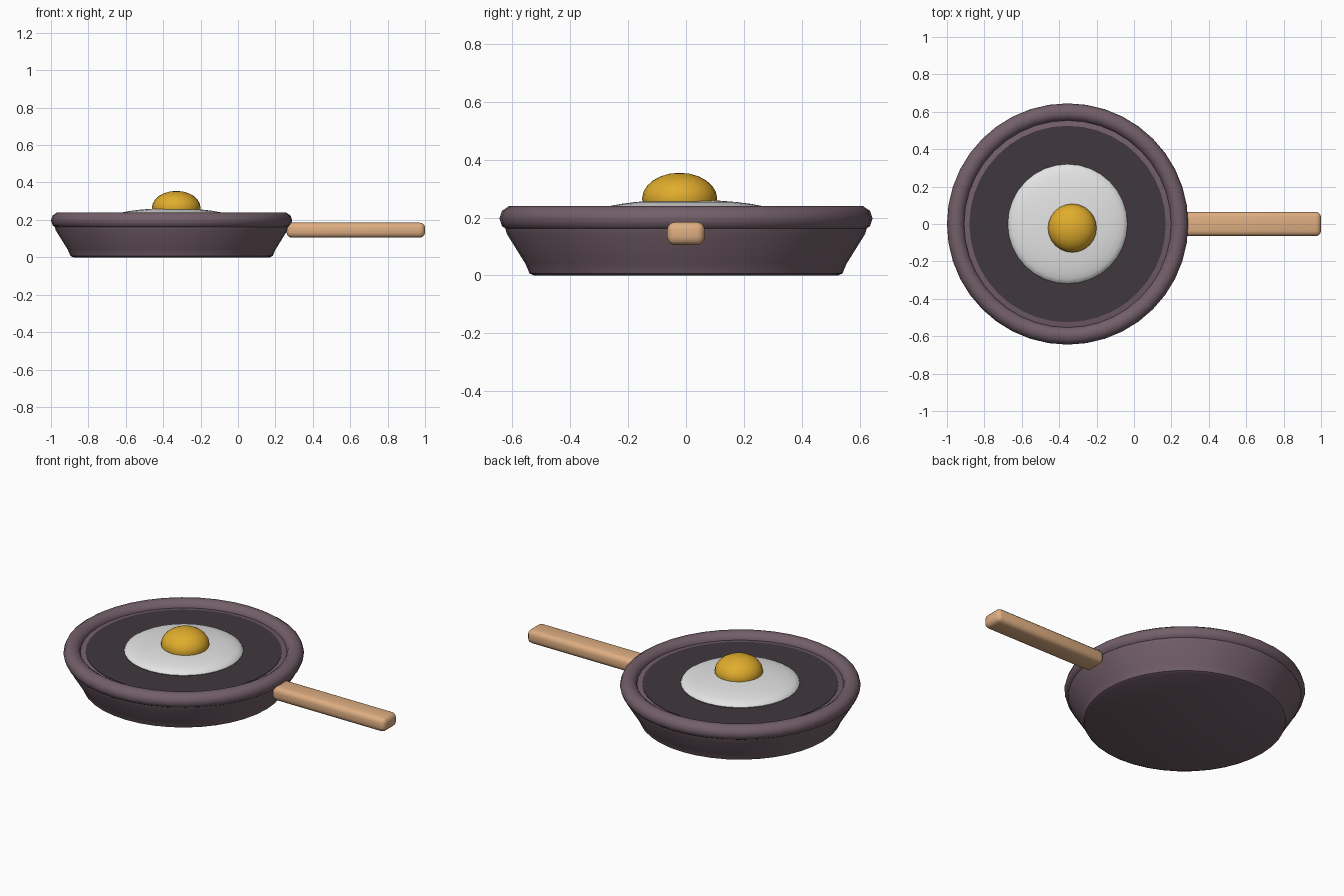
import bpy, math

if "Cube" in bpy.data.objects:
    bpy.data.objects.remove(bpy.data.objects["Cube"])

CX = -0.355   # centre of the pan


def material(name, hex_code):
    def lin(c):
        c /= 255
        return c / 12.92 if c <= 0.04045 else ((c + 0.055) / 1.055) ** 2.4
    m = bpy.data.materials.new(name)
    m.diffuse_color = [lin(int(hex_code[i:i + 2], 16)) for i in (0, 2, 4)] + [1]
    m.use_nodes = True
    m.node_tree.nodes["Principled BSDF"].inputs["Base Color"].default_value = m.diffuse_color
    return m


iron = material("plum iron", "735F69")
dark = material("dark coating", "40373D")
wood = material("light wood", "DEAE82")
white = material("white", "E4E4E4")
yellow = material("yolk yellow", "E0AC2C")


def finish(name, mat, angle=40):
    ob = bpy.context.object
    ob.name = name
    ob.data.materials.append(mat)
    bpy.ops.object.shade_smooth_by_angle(angle=math.radians(angle))
    return ob


def lathe(name, profile, mat, n=40):
    """Turn a (radius, z) profile, closed by caps at both ends."""
    verts = [(CX + r * math.cos(2 * math.pi * i / n), r * math.sin(2 * math.pi * i / n), z)
             for r, z in profile for i in range(n)]
    faces = [(k * n + i, k * n + (i + 1) % n, (k + 1) * n + (i + 1) % n, (k + 1) * n + i)
             for k in range(len(profile) - 1) for i in range(n)]
    faces.append(tuple(reversed(range(n))))
    faces.append(tuple((len(profile) - 1) * n + i for i in range(n)))
    me = bpy.data.meshes.new(name)
    me.from_pydata(verts, [], faces)
    ob = bpy.data.objects.new(name, me)
    bpy.context.collection.objects.link(ob)
    bpy.ops.object.select_all(action='DESELECT')
    ob.select_set(True)
    bpy.context.view_layer.objects.active = ob
    return finish(name, mat)


# Pan body with rounded foot, and the dark cooking surface
lathe("pan_body", [(0.525, 0), (0.541, 0.007), (0.548, 0.025), (0.556, 0.042), (0.62, 0.145),
                   (0.625, 0.165), (0.61, 0.19), (0.58, 0.204)], iron)
lathe("cooking_surface", [(0.525, 0.2), (0.525, 0.207)], dark)

# Rolled rim
bpy.ops.mesh.primitive_torus_add(location=(CX, 0, 0.197), major_radius=0.598, minor_radius=0.047,
                                 major_segments=40, minor_segments=10)
bpy.context.object.scale.z = 0.95
finish("rim", iron, 60)

# Wooden handle
bpy.ops.mesh.primitive_cube_add(size=1, location=(0.63, 0, 0.145))
ob = bpy.context.object
ob.scale = (0.74, 0.13, 0.08)
bpy.ops.object.transform_apply(location=False, rotation=False, scale=True)
bev = ob.modifiers.new("round", 'BEVEL')
bev.width = 0.027
bev.segments = 3
bpy.ops.object.modifier_apply(modifier="round")
finish("handle", wood)

# Fried egg
for name, mat, loc, scale, seg, rings in (
        ("egg_white", white, (CX, 0, 0.212), (0.32, 0.32, 0.05), 32, 16),
        ("egg_yolk", yellow, (-0.33, -0.022, 0.265), (0.13, 0.13, 0.09), 24, 12)):
    bpy.ops.mesh.primitive_uv_sphere_add(segments=seg, ring_count=rings, location=loc)
    bpy.context.object.scale = scale
    bpy.ops.object.transform_apply(location=False, rotation=False, scale=True)
    finish(name, mat, 60)
